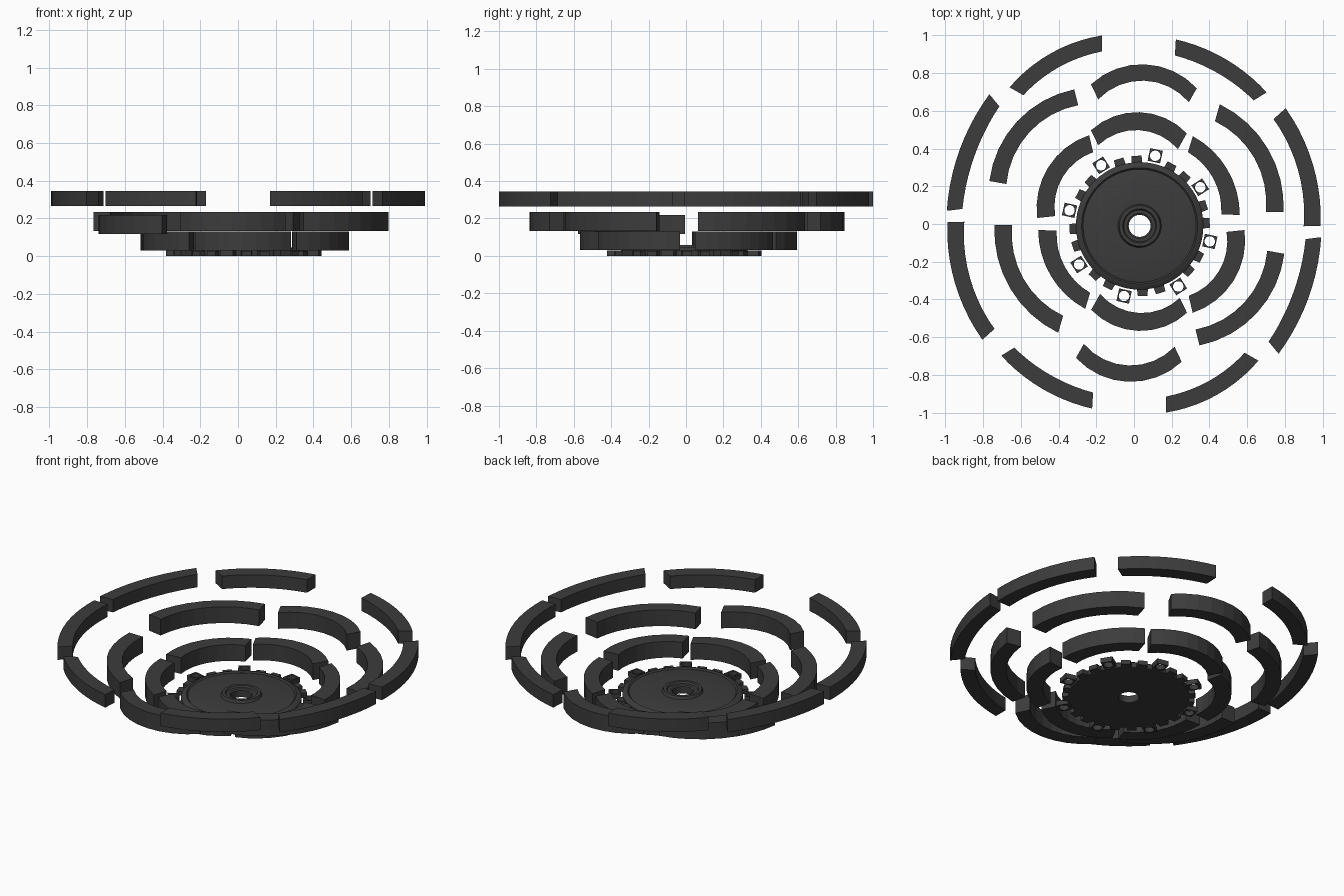
import bpy, bmesh
from math import cos, sin, pi, radians, atan2, hypot
from mathutils import Vector, Matrix

if "Cube" in bpy.data.objects:
    bpy.data.objects.remove(bpy.data.objects["Cube"])

dark = bpy.data.materials.new("dark_grey")
dark.diffuse_color = (0.045, 0.045, 0.045, 1)
dark.use_nodes = True
dark.node_tree.nodes["Principled BSDF"].inputs["Base Color"].default_value = dark.diffuse_color


def finish(name, bm):
    bmesh.ops.recalc_face_normals(bm, faces=bm.faces)
    me = bpy.data.meshes.new(name)
    bm.to_mesh(me)
    bm.free()
    me.materials.append(dark)
    ob = bpy.data.objects.new(name, me)
    bpy.context.collection.objects.link(ob)
    return ob


def arc(a, m, b, n):
    """n+1 points on the circle from a through m to b."""
    d = 2 * (a.x * (m.y - b.y) + m.x * (b.y - a.y) + b.x * (a.y - m.y))
    A, M, B = a.dot(a), m.dot(m), b.dot(b)
    c = Vector(((A * (m.y - b.y) + M * (b.y - a.y) + B * (a.y - m.y)) / d,
                (A * (b.x - m.x) + M * (a.x - b.x) + B * (m.x - a.x)) / d))
    r = (a - c).length
    ang = [atan2(p.y - c.y, p.x - c.x) for p in (a, m, b)]
    wrap = lambda t: (t + pi) % (2 * pi) - pi
    sweep = wrap(ang[1] - ang[0]) + wrap(ang[2] - ang[1])
    return [c + r * Vector((cos(ang[0] + sweep * i / n), sin(ang[0] + sweep * i / n)))
            for i in range(n + 1)]


def loft(bm, rings, closed=True):
    """Skin a list of point rings; closed joins the last ring to the first."""
    vs = [[bm.verts.new(p) for p in ring] for ring in rings]
    k = len(vs)
    for i in range(k if closed else k - 1):
        p, q = vs[i], vs[(i + 1) % k]
        for j in range(len(p)):
            l = (j + 1) % len(p)
            bm.faces.new((p[j], p[l], q[l], q[j]))
    if not closed:
        bm.faces.new(vs[0])
        bm.faces.new(vs[-1])


def bar(name, pts, width, z0, z1, n):
    """Curved bar from outer/inner start, outer/inner end and outer middle."""
    a, d, b, e, m = pts
    inner_mid = m + ((a + b) / 2 - m).normalized() * width
    rings = [[(o.x, o.y, z0), (o.x, o.y, z1), (i.x, i.y, z1), (i.x, i.y, z0)]
             for o, i in zip(arc(a, m, b, n), arc(d, inner_mid, e, n))]
    bm = bmesh.new()
    loft(bm, rings, closed=False)
    finish(name, bm)


def tier(name, pieces, width, z0, z1, n, lowered=None):
    """Each piece is built, then repeated half a turn round."""
    for k, (shift, *pts) in enumerate(pieces):
        pts = [Vector(p) for p in pts]
        drop = 0.016 if k == lowered else 0
        bar(f"{name}_{k}a", pts, width, z0 - drop, z1 - drop, n)
        bar(f"{name}_{k}b", [Vector(shift) - p for p in pts], width, z0, z1, n)


# Outer tier of eight long bars
tier("outer_bar", [
    ((0, 0), (-.17, 1.0), (-.17, .915), (-.66, .725), (-.587, .683), (-.44, .906)),
    ((0, 0), (-.767, .688), (-.714, .624), (-.993, .07), (-.91, .08), (-.925, .393)),
    ((0, 0), (-.99, .01), (-.90, .012), (-.804, -.614), (-.74, -.556), (-.951, -.309)),
    ((0, 0), (-.704, -.698), (-.635, -.656), (-.222, -.979), (-.217, -.894), (-.485, -.875)),
], .085, .265, .345, 10)

# Middle tier of six bars, one sitting slightly lower
tier("middle_bar", [
    ((.025, .01), (-.228, .741), (-.19, .661), (.333, .72), (.291, .646), (.04, .847)),
    ((.03, .07), (-.317, .714), (-.296, .63), (-.767, .228), (-.677, .212), (-.624, .54)),
    ((.053, .058), (-.74, -.005), (-.646, -.005), (-.402, -.577), (-.376, -.487), (-.655, -.345)),
], .087, .134, .234, 8, lowered=2)

# Inner tier of six bars
tier("inner_bar", [
    ((.053, .026), (-.228, .497), (-.19, .418), (.28, .481), (.233, .397), (.026, .593)),
    ((.073, 0), (-.238, .471), (-.217, .381), (-.513, .032), (-.418, .042), (-.44, .323)),
    ((.053, .016), (-.508, -.032), (-.41, -.035), (-.259, -.45), (-.233, -.365), (-.455, -.25)),
], .095, .031, .131, 8)

# Turned centre disc with rim groove and raised hub around a bore
CX, CY = .03, -.01
profile = [(.058, 0), (.338, 0), (.338, .03), (.322, .042), (.308, .046), (.30, .038),
           (.288, .042), (.115, .042), (.108, .058), (.09, .058), (.084, .048),
           (.066, .048), (.058, .042)]
SIDES = 64
bm = bmesh.new()
loft(bm, [[(CX + r * cos(2 * pi * j / SIDES), CY + r * sin(2 * pi * j / SIDES), z)
           for j in range(SIDES)] for r, z in profile])
disc = finish("centre_disc", bm)
bpy.context.view_layer.objects.active = disc
disc.select_set(True)
bpy.ops.object.shade_smooth_by_angle(angle=radians(30))


def place(bm, k):
    m = Matrix.Translation((CX, CY, 0)) @ Matrix.Rotation(radians(32.5 + 15 * k), 4, 'Z')
    bmesh.ops.transform(bm, matrix=m, verts=bm.verts)


# Teeth round the disc: every third one is a longer lug with a round hole
for k in range(24):
    bm = bmesh.new()
    if k % 3 == 0:
        circle, square = [], []
        for j in range(16):
            x, y = cos(pi * j / 8), sin(pi * j / 8)
            s = .034 / max(abs(x), abs(y))
            circle.append((.381 + .028 * x, .028 * y))
            square.append((.381 + s * x, s * y))
        loft(bm, [[(x, y, z) for x, y in ring] for ring, z in
                  ((square, 0), (square, .03), (circle, .03), (circle, 0))])
        name = "holed_lug"
    else:
        loft(bm, [[(.32, -.03, z), (.372, -.026, z), (.372, .026, z), (.32, .03, z)]
                  for z in (0, .027)], closed=False)
        name = "plain_tooth"
    place(bm, k)
    finish(f"{name}_{k}", bm)
